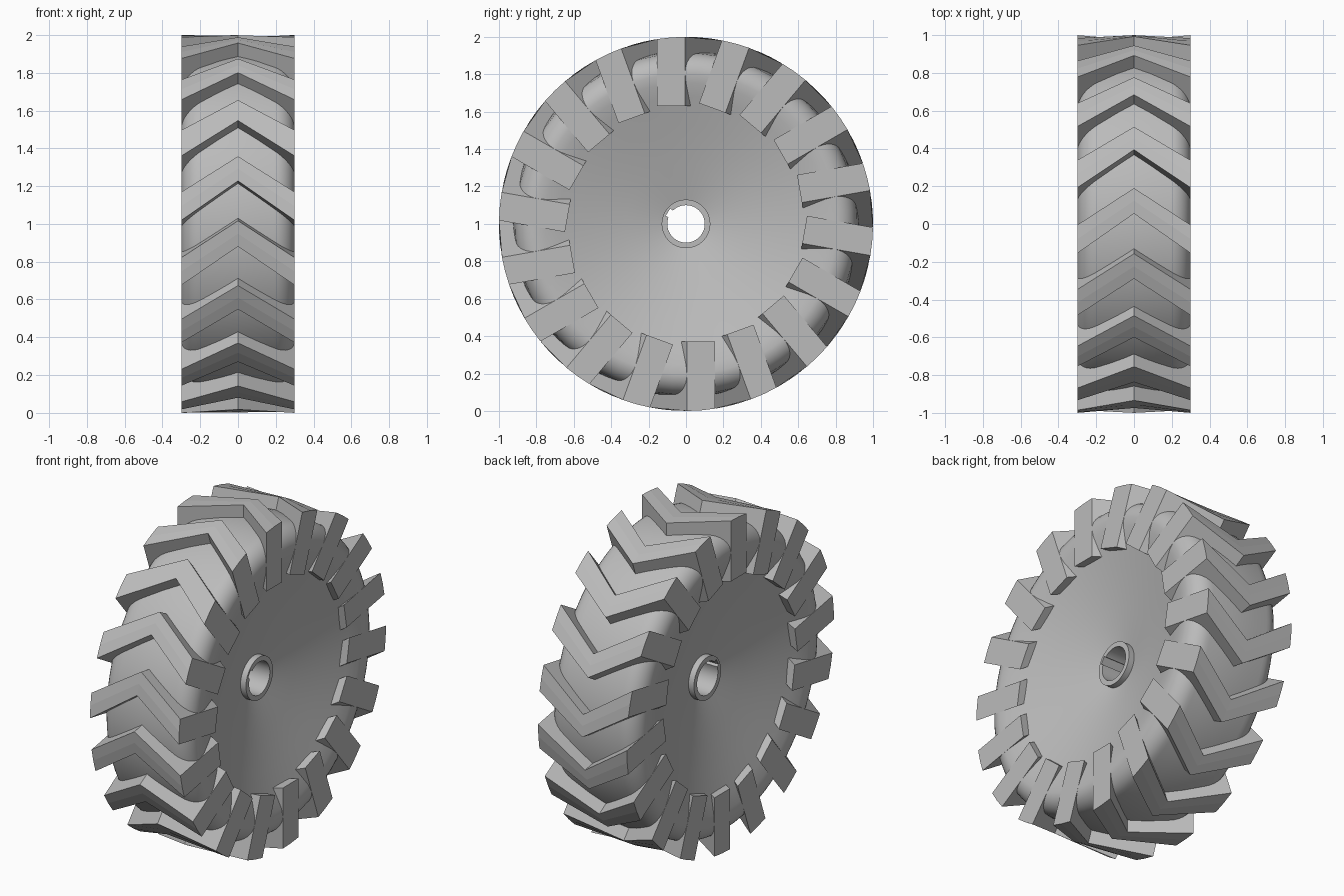
import bpy, bmesh
from math import cos, sin, pi, sqrt, radians
from mathutils import Matrix, Vector

cube = bpy.data.objects.get("Cube")
if cube:
    bpy.data.objects.remove(cube, do_unlink=True)

LUGS = 18
SEGMENTS = 72
HALF_WIDTH = 0.3
CENTRE = Matrix.Translation((0, 0, 1))

grey = bpy.data.materials.new("plain grey")
grey.use_nodes = True
grey.diffuse_color = (0.5, 0.5, 0.5, 1)
grey.node_tree.nodes["Principled BSDF"].inputs["Base Color"].default_value = (0.5, 0.5, 0.5, 1)


def make_object(name, bm):
    bmesh.ops.recalc_face_normals(bm, faces=bm.faces)
    mesh = bpy.data.meshes.new(name)
    bm.to_mesh(mesh)
    bm.free()
    mesh.materials.append(grey)
    obj = bpy.data.objects.new(name, mesh)
    bpy.context.collection.objects.link(obj)
    return obj


def select_only(obj):
    bpy.ops.object.select_all(action='DESELECT')
    obj.select_set(True)
    bpy.context.view_layer.objects.active = obj


# Wheel body: half profile as (x, radius), from bore to crown, then mirrored
half = [(0.145, 0.1), (0.145, 0.13), (0.108, 0.13), (0.16, 0.32),
        (0.22, 0.53), (0.27, 0.68), (0.293, 0.755)]
shoulder = 0.11
for i in range(9):
    a = i / 8 * pi / 2
    half.append((0.3 - shoulder + shoulder * cos(a), 0.805 + shoulder * sin(a)))
half.append((0.1, 0.922))
profile = half + [(0, 0.925)] + [(-x, r) for x, r in reversed(half)]

bm = bmesh.new()
rings = []
for s in range(SEGMENTS):
    a = 2 * pi * s / SEGMENTS
    rings.append([bm.verts.new((x, r * cos(a), 1 + r * sin(a))) for x, r in profile])
n = len(profile)
for s in range(SEGMENTS):
    p, q = rings[s], rings[(s + 1) % SEGMENTS]
    for i in range(n):
        j = (i + 1) % n
        bm.faces.new((p[i], p[j], q[j], q[i]))
body = make_object("wheel_body", bm)

# Keyway cut along the bore
bm = bmesh.new()
turn = Matrix.Rotation(radians(147), 4, 'X')
place = CENTRE @ turn @ Matrix.Translation((0, 0.09, 0)) @ Matrix.Diagonal((0.8, 0.05, 0.045, 1))
bmesh.ops.create_cube(bm, size=1, matrix=place)
cutter = make_object("keyway_cutter", bm)
cutter.hide_render = True
cut = body.modifiers.new("keyway", 'BOOLEAN')
cut.operation = 'DIFFERENCE'
cut.solver = 'EXACT'
cut.object = cutter
select_only(body)
bpy.ops.object.modifier_apply(modifier=cut.name)
bpy.data.objects.remove(cutter, do_unlink=True)
select_only(body)
bpy.ops.object.shade_smooth_by_angle(angle=radians(30))

# Chevron lugs: straight radial blocks whose tops follow the outer circle
SIDE, PEAK = (-0.155, -0.005), (0.055, 0.19)
INNER = 0.63
bm = bmesh.new()
for k in range(LUGS):
    place = CENTRE @ Matrix.Rotation(2 * pi * k / LUGS, 4, 'X')
    sections = []
    for x, (t0, t1) in ((-HALF_WIDTH, SIDE), (0, PEAK), (HALF_WIDTH, SIDE)):
        mid = (t0 + t1) / 2
        points = [(t0, INNER), (t1, INNER)]
        points += [(t, sqrt(1 - t * t)) for t in (t1, mid, t0)]
        sections.append([bm.verts.new(place @ Vector((x, t, z))) for t, z in points])
    for a, b in zip(sections, sections[1:]):
        for i in range(5):
            j = (i + 1) % 5
            bm.faces.new((a[i], a[j], b[j], b[i]))
    bm.faces.new(sections[0])
    bm.faces.new(sections[-1])
make_object("tread_lugs", bm)
